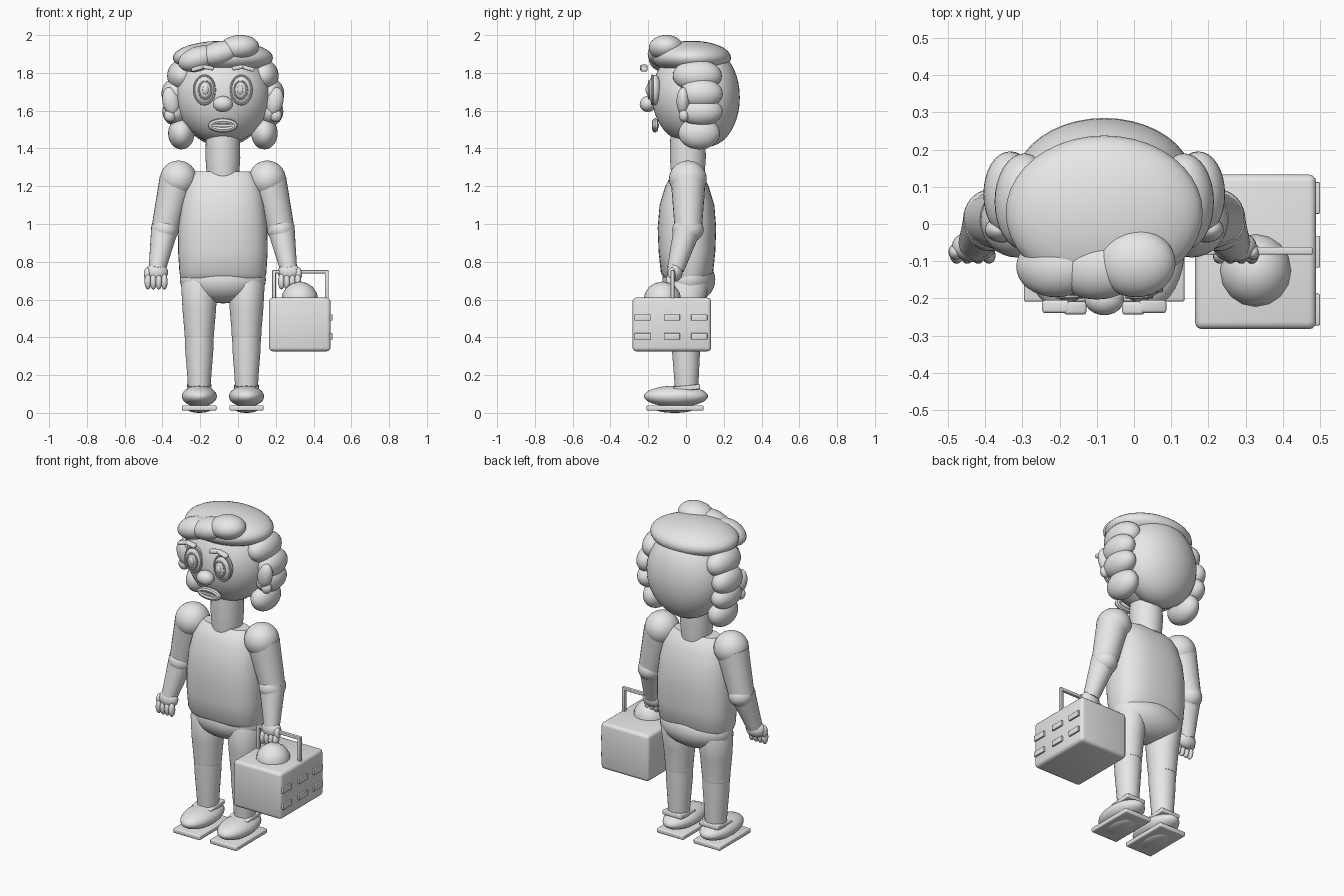
import bpy, bmesh, math
from mathutils import Matrix, Vector

cube = bpy.data.objects.get("Cube")
if cube:
    bpy.data.objects.remove(cube, do_unlink=True)

grey = bpy.data.materials.new("plain_grey")
grey.use_nodes = True
colour = (0.8, 0.8, 0.8, 1)
grey.diffuse_color = colour
grey.node_tree.nodes["Principled BSDF"].inputs["Base Color"].default_value = colour

CX = -0.08  # the figure's own centre line
parts = []


def finish(name, bm):
    mesh = bpy.data.meshes.new(name)
    bmesh.ops.recalc_face_normals(bm, faces=bm.faces)
    bm.to_mesh(mesh)
    bm.free()
    mesh.materials.append(grey)
    ob = bpy.data.objects.new(name, mesh)
    bpy.context.collection.objects.link(ob)
    parts.append(ob)
    return ob


def ball(name, loc, size, seg=32, tilt=0.0):
    bm = bmesh.new()
    bmesh.ops.create_uvsphere(bm, u_segments=seg, v_segments=seg // 2, radius=1)
    m = Matrix.Translation(loc) @ Matrix.Rotation(tilt, 4, 'Y') @ Matrix.Diagonal((*size, 1))
    bm.transform(m)
    return finish(name, bm)


def box(name, loc, size, bevel=0.005, tilt=0.0, axis='Y'):
    bm = bmesh.new()
    bmesh.ops.create_cube(bm, size=1)
    bm.transform(Matrix.Diagonal((*size, 1)))
    bmesh.ops.bevel(bm, geom=bm.edges[:], offset=bevel, segments=3, profile=0.5, affect='EDGES')
    bm.transform(Matrix.Translation(loc) @ Matrix.Rotation(tilt, 4, axis))
    return finish(name, bm)


def limb(name, a, b, r1, r2, seg=24):
    a, b = Vector(a), Vector(b)
    d = b - a
    bm = bmesh.new()
    bmesh.ops.create_cone(bm, cap_ends=True, segments=seg, radius1=r1, radius2=r2, depth=d.length)
    bm.transform(Matrix.Translation((a + b) / 2) @ d.to_track_quat('Z', 'Y').to_matrix().to_4x4())
    return finish(name, bm)


def loft(name, x, rings, power=2.0, seg=40):
    # rings: (z, centre y, half width, half depth)
    bm = bmesh.new()
    loops = []
    for z, cy, w, d in rings:
        loop = []
        for i in range(seg):
            t = math.tau * i / seg
            c, s = math.cos(t), math.sin(t)
            px = math.copysign(abs(c) ** (2 / power), c) * w
            py = math.copysign(abs(s) ** (2 / power), s) * d
            loop.append(bm.verts.new((x + px, cy + py, z)))
        loops.append(loop)
    for lo, hi in zip(loops, loops[1:]):
        for i in range(seg):
            j = (i + 1) % seg
            bm.faces.new((lo[i], lo[j], hi[j], hi[i]))
    bm.faces.new(loops[0])
    bm.faces.new(loops[-1])
    return finish(name, bm)


def ring(name, loc, rx, rz, thick, seg=32, sides=8):
    bm = bmesh.new()
    grid = []
    for i in range(seg):
        t = math.tau * i / seg
        row = []
        for k in range(sides):
            a = math.tau * k / sides
            o = thick * math.cos(a)
            row.append(bm.verts.new((loc[0] + (rx + o) * math.cos(t),
                                     loc[1] + thick * math.sin(a),
                                     loc[2] + (rz + o) * math.sin(t))))
        grid.append(row)
    for i in range(seg):
        n = (i + 1) % seg
        for k in range(sides):
            m = (k + 1) % sides
            bm.faces.new((grid[i][k], grid[n][k], grid[n][m], grid[i][m]))
    return finish(name, bm)


# Head and hair
ball("head", (CX, 0.03, 1.68), (0.25, 0.21, 0.255), 48)
ball("back_hair", (CX, 0.115, 1.67), (0.24, 0.17, 0.26), 40)
ball("hair_crown", (CX, 0.03, 1.88), (0.265, 0.208, 0.09), 40)
ball("fringe_right", (-0.21, -0.115, 1.875), (0.11, 0.082, 0.065), 32, -0.3)
ball("fringe_middle", (-0.1, -0.118, 1.9), (0.12, 0.085, 0.066), 32, -0.25)
ball("fringe_left", (0.005, -0.105, 1.933), (0.107, 0.092, 0.067), 32, -0.1)

# Face
ball("nose", (CX, -0.202, 1.635), (0.053, 0.043, 0.042))
ring("lips", (CX, -0.163, 1.522), 0.063, 0.022, 0.016)
ball("mouth_inside", (CX, -0.158, 1.522), (0.06, 0.014, 0.022))
box("teeth", (CX, -0.17, 1.522), (0.11, 0.012, 0.014), 0.003)

# Neck, torso and hips
loft("neck", CX, [(1.25, 0.01, 0.085, 0.088), (1.35, 0.01, 0.092, 0.095), (1.47, 0.01, 0.09, 0.093)])
loft("torso", CX, [(0.715, 0.005, 0.222, 0.12), (0.74, 0.005, 0.23, 0.138), (0.85, 0.005, 0.237, 0.15),
                   (0.98, 0.005, 0.236, 0.155), (1.1, 0.005, 0.222, 0.145), (1.2, 0.005, 0.2, 0.115),
                   (1.25, 0.005, 0.175, 0.088), (1.278, 0.005, 0.145, 0.06)], 2.5)
ball("hips", (CX, 0.015, 0.705), (0.228, 0.14, 0.125), 40)

for s, side in ((-1, "right"), (1, "left")):
    def at(dx, y, z):
        return (CX + s * dx, y, z)

    # Side curls and ear
    curls = [(0.215, 0.06, 1.785, 0.08, 0.13, 0.085), (0.255, 0.08, 1.69, 0.07, 0.115, 0.08),
             (0.25, 0.08, 1.595, 0.07, 0.115, 0.075), (0.22, 0.07, 1.48, 0.07, 0.11, 0.085)]
    for n, (dx, y, z, *size) in enumerate(curls, 1):
        ball(f"{side}_curl_{n}", at(dx, y, z), size)
    ball(f"{side}_ear", at(0.275, -0.015, 1.65), (0.045, 0.035, 0.075), 24, s * 0.2)
    ball(f"{side}_ear_lobe", at(0.28, -0.01, 1.575), (0.032, 0.028, 0.035), 24)

    # Eye and brow
    ball(f"{side}_eye", at(0.098, -0.165, 1.71), (0.058, 0.035, 0.08))
    ring(f"{side}_eye_rim", at(0.098, -0.178, 1.71), 0.055, 0.076, 0.006)
    ball(f"{side}_iris", at(0.094, -0.19, 1.71), (0.034, 0.018, 0.048))
    ring(f"{side}_iris_rim", at(0.094, -0.196, 1.71), 0.033, 0.046, 0.005)
    ball(f"{side}_pupil", at(0.092, -0.2, 1.71), (0.017, 0.014, 0.026), 24)
    box(f"{side}_brow_outer", at(0.13, -0.222, 1.825), (0.075, 0.035, 0.022), 0.008, s * 0.28)
    box(f"{side}_brow_inner", at(0.078, -0.226, 1.828), (0.06, 0.035, 0.022), 0.008, -s * 0.2)

    # Arm
    ball(f"{side}_shoulder", at(0.235, 0.01, 1.238), (0.098, 0.1, 0.098))
    limb(f"{side}_upper_arm", at(0.245, 0.012, 1.23), at(0.307, 0.012, 0.97), 0.092, 0.072)
    ball(f"{side}_elbow", at(0.307, 0.01, 0.97), (0.073, 0.083, 0.07))
    limb(f"{side}_forearm", at(0.307, 0.008, 0.98), at(0.348, -0.055, 0.76), 0.073, 0.045)

    # Hand
    ball(f"{side}_palm", at(0.35, -0.06, 0.745), (0.06, 0.042, 0.05), 24)
    for n in range(4):
        dx = 0.31 + 0.029 * n
        ball(f"{side}_finger_{n + 1}", at(dx, -0.085, 0.695), (0.018, 0.022, 0.042), 16)
    ball(f"{side}_thumb", at(0.4, -0.075, 0.735), (0.019, 0.022, 0.035), 16)

    # Leg
    x = CX + s * 0.125
    loft(f"{side}_thigh", x, [(0.41, 0, 0.077, 0.08), (0.55, 0, 0.089, 0.093),
                              (0.68, 0.008, 0.096, 0.11), (0.73, 0.01, 0.07, 0.09)])
    ball(f"{side}_knee", (x, 0, 0.415), (0.079, 0.079, 0.06))
    loft(f"{side}_calf", x, [(0.1, 0.003, 0.058, 0.06), (0.2, 0.002, 0.064, 0.066),
                             (0.34, 0, 0.075, 0.075), (0.42, 0, 0.076, 0.078)])

    # Shoe
    box(f"{side}_ankle_cuff", (x, 0.005, 0.132), (0.13, 0.14, 0.026), 0.005, 0.1, 'X')
    ball(f"{side}_shoe", (x, -0.053, 0.088), (0.093, 0.17, 0.056))
    box(f"{side}_sole", (x, -0.058, 0.026), (0.182, 0.302, 0.028), 0.007)
    ball(f"{side}_sole_pad", (x, -0.06, 0.02), (0.062, 0.1, 0.02))

# Carried case with its latches, dome and handle
box("case", (0.327, -0.075, 0.468), (0.326, 0.416, 0.284), 0.02)
for y in (-0.23, -0.075, 0.07):
    for z in (0.505, 0.405):
        box("case_latch", (0.492, y, z), (0.016, 0.085, 0.034), 0.003)
ball("case_dome", (0.327, -0.125, 0.597), (0.098, 0.1, 0.098), 16)
for x in (0.19, 0.47):
    box("handle_post", (x, -0.072, 0.675), (0.02, 0.02, 0.16), 0.004)
box("handle_bar", (0.33, -0.072, 0.747), (0.3, 0.02, 0.018), 0.004)

# Smooth shading with crisp edges
for ob in bpy.context.selected_objects:
    ob.select_set(False)
for ob in parts:
    ob.select_set(True)
bpy.context.view_layer.objects.active = parts[0]
bpy.ops.object.shade_smooth_by_angle(angle=math.radians(40))
